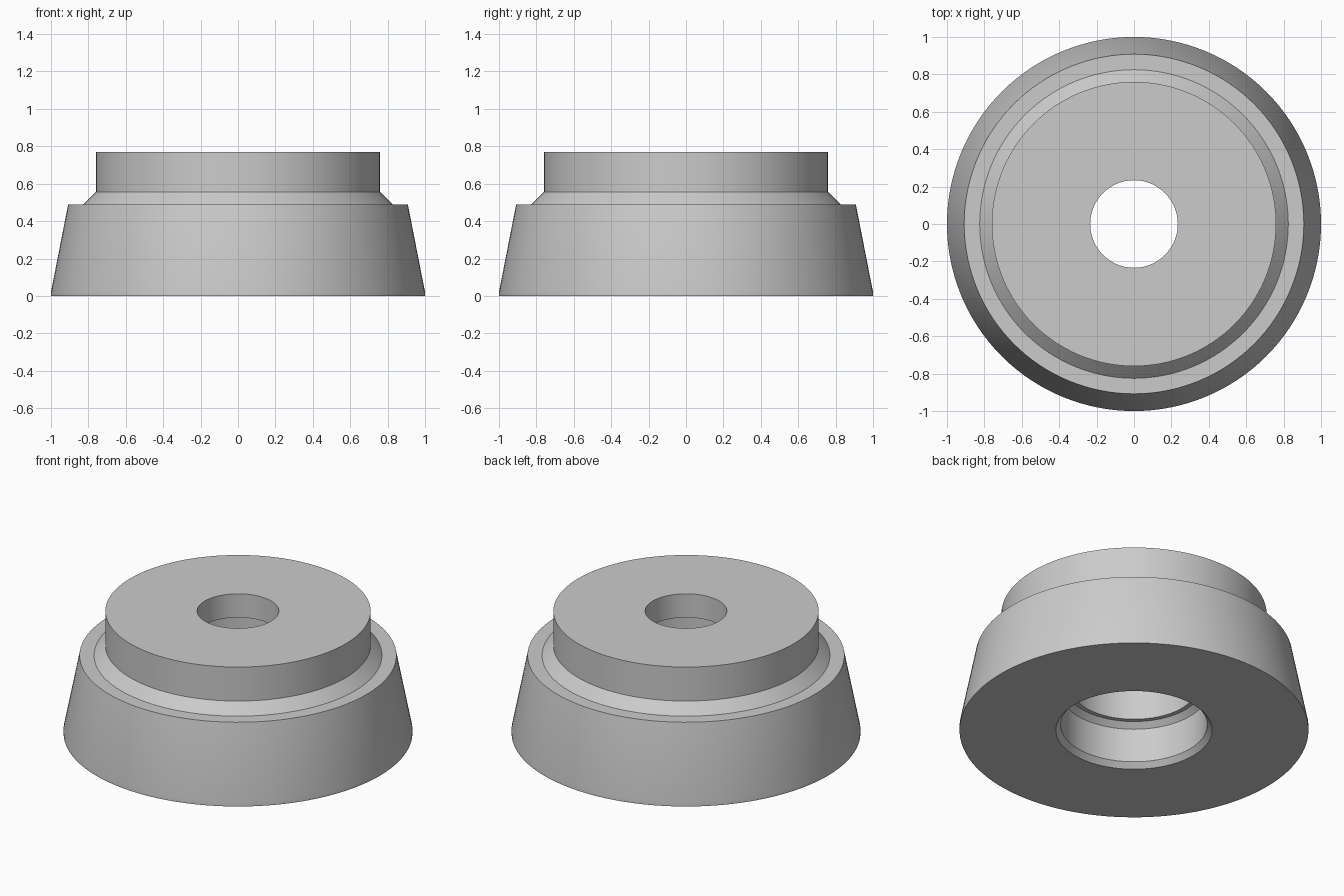
import bpy
import bmesh
import math

if "Cube" in bpy.data.objects:
    bpy.data.objects.remove(bpy.data.objects["Cube"], do_unlink=True)

# Plain grey material
grey = bpy.data.materials.new("plain grey")
colour = (0.6, 0.6, 0.6, 1.0)
grey.diffuse_color = colour
grey.use_nodes = True
grey.node_tree.nodes["Principled BSDF"].inputs["Base Color"].default_value = colour


def lathe(name, profile, material, steps=128):
    """Revolve a closed (radius, height) profile around z."""
    bm = bmesh.new()
    verts = [bm.verts.new((r, 0, z)) for r, z in profile]
    edges = [bm.edges.new((v, verts[i - 1])) for i, v in enumerate(verts)]
    bmesh.ops.spin(bm, geom=verts + edges, axis=(0, 0, 1), cent=(0, 0, 0),
                   angle=math.tau, steps=steps, use_merge=True)
    bmesh.ops.remove_doubles(bm, verts=bm.verts, dist=1e-5)
    bmesh.ops.recalc_face_normals(bm, faces=bm.faces)
    mesh = bpy.data.meshes.new(name)
    bm.to_mesh(mesh)
    bm.free()
    mesh.materials.append(material)
    obj = bpy.data.objects.new(name, mesh)
    bpy.context.collection.objects.link(obj)
    bpy.ops.object.select_all(action="DESELECT")
    obj.select_set(True)
    bpy.context.view_layer.objects.active = obj
    bpy.ops.object.shade_smooth_by_angle(angle=math.radians(20))
    return obj


# Outside: tapered skirt, ledge, chamfer and upper collar
outside = [(1.0, 0), (1.0, 0.02), (0.908, 0.49), (0.825, 0.49),
           (0.76, 0.555), (0.76, 0.77)]
# Inside: narrow top hole, wide counterbore and chamfered bottom socket
inside = [(0.234, 0.77), (0.234, 0.62), (0.36, 0.62), (0.36, 0.28),
          (0.387, 0.28), (0.42, 0.248), (0.42, 0.033), (0.448, 0)]

lathe("stepped_bushing", outside + inside, grey)
